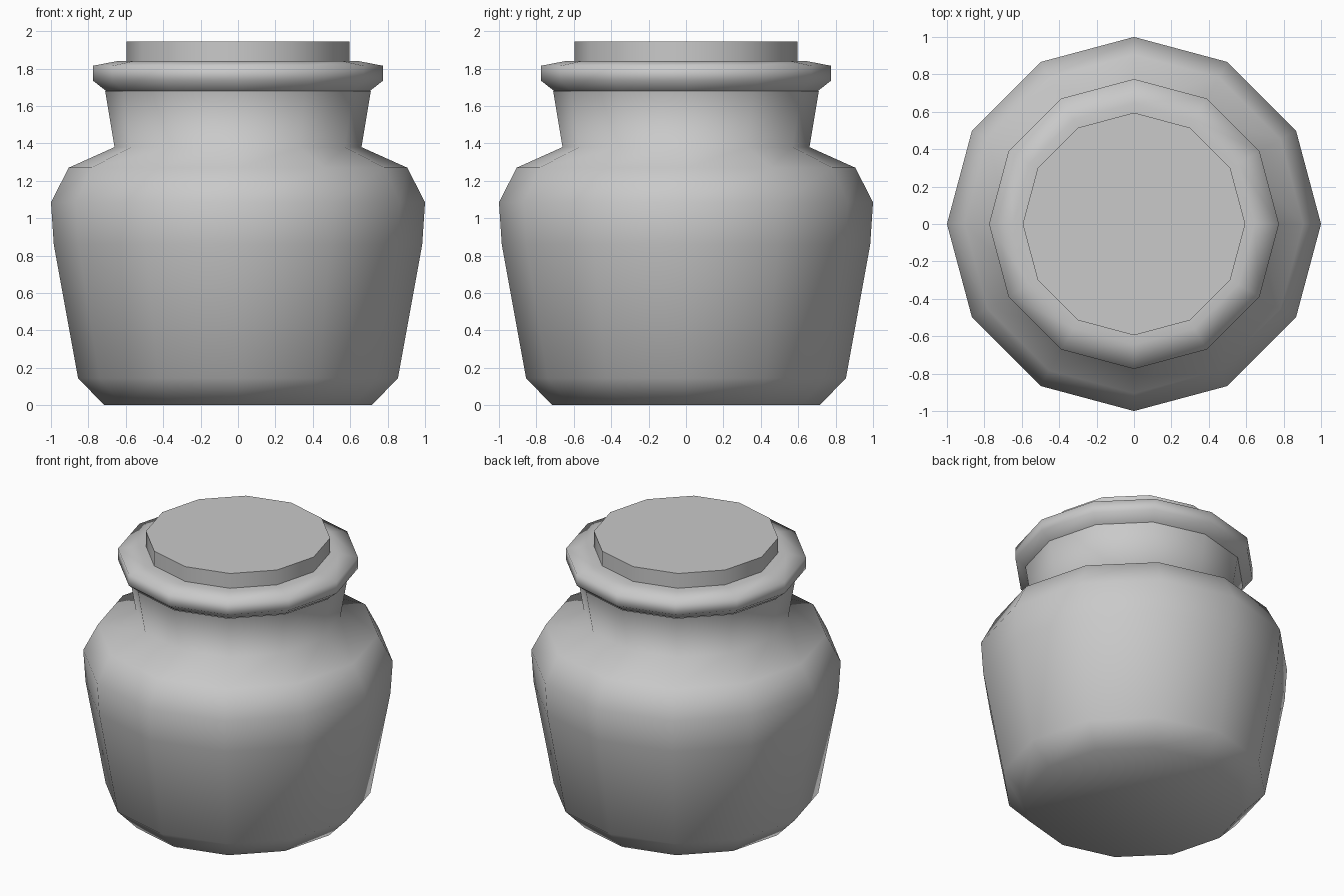
import bpy
import bmesh
from math import cos, sin, pi, radians

default = bpy.data.objects.get("Cube")
if default:
    bpy.data.objects.remove(default, do_unlink=True)

SIDES = 12
GREY = (0.588, 0.588, 0.588, 1)

clay = bpy.data.materials.new("grey clay")
clay.use_nodes = True
clay.diffuse_color = GREY
clay.node_tree.nodes["Principled BSDF"].inputs["Base Color"].default_value = GREY


def lathe(name, profile, cap_bottom=False, cap_top=False, sharp_angle=None):
    """Turn a (radius, height) profile around z into a smooth 12-sided part."""
    bm = bmesh.new()
    rings = []
    for r, z in profile:
        angles = [2 * pi * i / SIDES for i in range(SIDES)]
        rings.append([bm.verts.new((r * cos(a), r * sin(a), z)) for a in angles])
    for low, high in zip(rings, rings[1:]):
        for i in range(SIDES):
            j = (i + 1) % SIDES
            bm.faces.new((low[i], low[j], high[j], high[i]))
    if cap_bottom:
        bm.faces.new(rings[0][::-1])
    if cap_top:
        bm.faces.new(rings[-1])
    mesh = bpy.data.meshes.new(name)
    bm.to_mesh(mesh)
    bm.free()
    mesh.materials.append(clay)
    obj = bpy.data.objects.new(name, mesh)
    bpy.context.collection.objects.link(obj)
    bpy.ops.object.select_all(action='DESELECT')
    obj.select_set(True)
    bpy.context.view_layer.objects.active = obj
    if sharp_angle is None:
        bpy.ops.object.shade_smooth()
    else:
        bpy.ops.object.shade_smooth_by_angle(angle=radians(sharp_angle))
    return obj


# Pot: base bevel, tapered belly, shoulder and flaring neck
lathe("jar_body", [(0.715, 0), (0.855, 0.145), (0.985, 0.86), (1.0, 1.085),
                   (0.905, 1.27), (0.66, 1.38), (0.71, 1.68)], cap_bottom=True)

# Thick collar around the mouth
lathe("rim", [(0.705, 1.68), (0.775, 1.735), (0.775, 1.815),
              (0.645, 1.84), (0.59, 1.84)])

# Flat stopper
lathe("lid", [(0.595, 1.835), (0.595, 1.945)], cap_top=True, sharp_angle=40)
